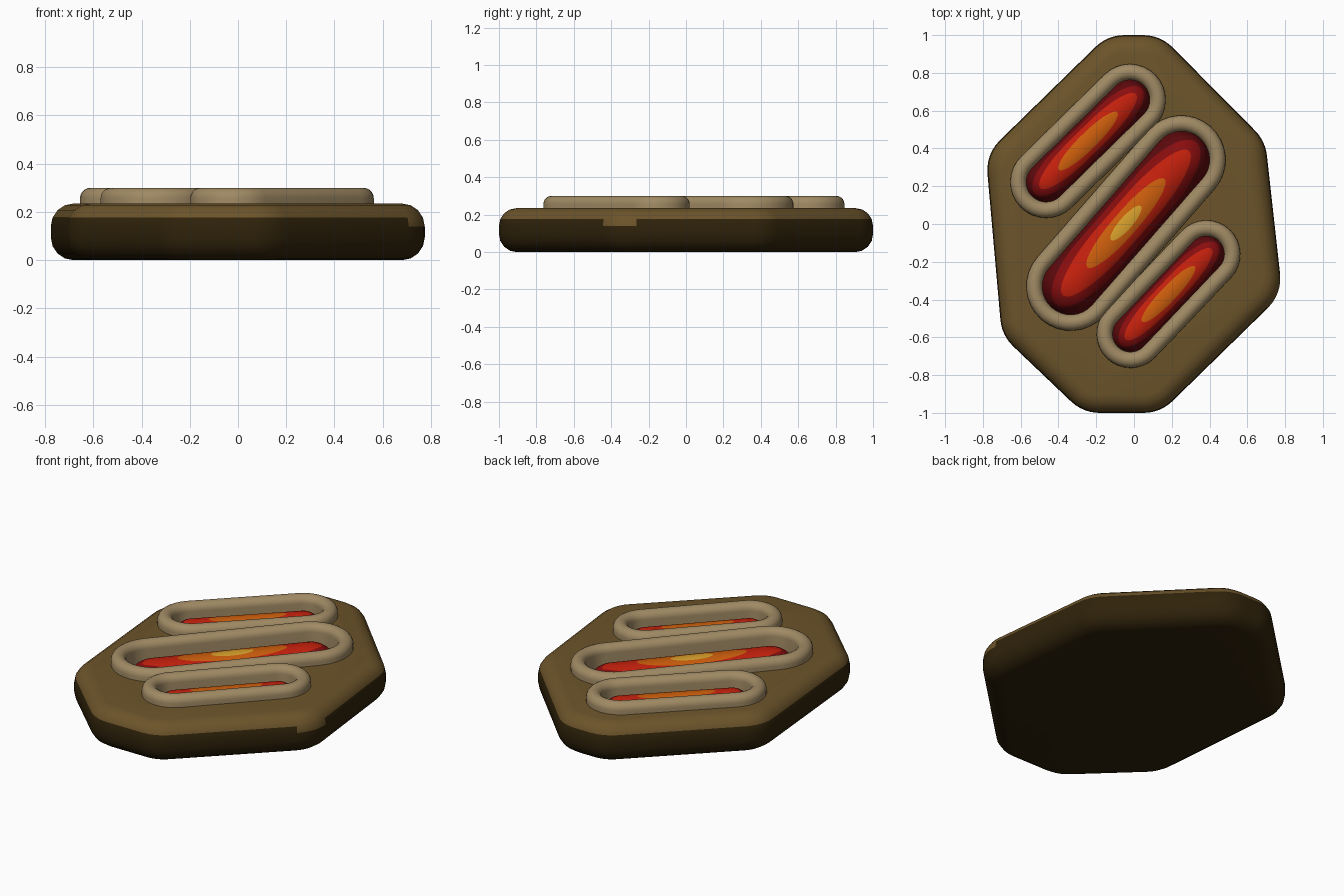
import bpy
import math
from mathutils import Vector

if "Cube" in bpy.data.objects:
    bpy.data.objects.remove(bpy.data.objects["Cube"])


def material(name, rgb):
    """Flat material from an 8-bit display colour."""
    lin = [((c / 255 + 0.055) / 1.055) ** 2.4 for c in rgb]
    mat = bpy.data.materials.new(name)
    mat.use_nodes = True
    mat.diffuse_color = (*lin, 1)
    bsdf = next(n for n in mat.node_tree.nodes if n.type == 'BSDF_PRINCIPLED')
    bsdf.inputs["Base Color"].default_value = (*lin, 1)
    return mat


brown = material("brown stone", (108, 84, 42))
dark = material("dark brown stone", (47, 34, 10))
tan = material("tan rim", (160, 138, 100))
amber = material("amber glow", (218, 162, 44))
orange = material("orange glow", (205, 94, 12))
red = material("red glow", (196, 32, 12))
crimson = material("crimson glow", (138, 13, 14))
maroon = material("maroon glow", (94, 9, 12))


def loft(name, loops, mats, rule, cap_start=False, cap_end=False):
    """Skin equal-length loops; rule(face centre, band) picks the material."""
    n, k = len(loops[0]), len(loops)
    verts = [p for loop in loops for p in loop]
    faces, bands = [], []
    for j in range(k - 1):
        a, b = j * n, (j + 1) * n
        for i in range(n):
            m = (i + 1) % n
            faces.append((a + i, a + m, b + m, b + i))
            bands.append(j)
    if cap_start:
        faces.append(tuple(reversed(range(n))))
        bands.append(0)
    if cap_end:
        faces.append(tuple(range((k - 1) * n, k * n)))
        bands.append(k - 1)
    mesh = bpy.data.meshes.new(name)
    mesh.from_pydata(verts, [], faces)
    for mat in mats:
        mesh.materials.append(mat)
    for poly, band in zip(mesh.polygons, bands):
        poly.material_index = rule(poly.center, band)
    obj = bpy.data.objects.new(name, mesh)
    bpy.context.collection.objects.link(obj)
    smooth(obj)
    return obj


def smooth(obj):
    bpy.ops.object.select_all(action='DESELECT')
    obj.select_set(True)
    bpy.context.view_layer.objects.active = obj
    bpy.ops.object.shade_smooth_by_angle(angle=math.radians(40))


def arc_outline(arcs, radius, z, steps):
    """Closed outline made of arcs (centre, start angle, end angle)."""
    pts = []
    for c, a0, a1 in arcs:
        for i in range(steps + 1):
            a = a0 + (a1 - a0) * i / steps
            pts.append((c.x + radius * math.cos(a), c.y + radius * math.sin(a), z))
    return pts


def corner_arcs(corners, radius):
    """Rounding arcs for a convex counter-clockwise polygon."""
    arcs = []
    for i, c in enumerate(corners):
        d0 = (c - corners[i - 1]).normalized()
        d1 = (corners[(i + 1) % len(corners)] - c).normalized()
        n0, n1 = Vector((d0.y, -d0.x)), Vector((d1.y, -d1.x))
        a0 = math.atan2(n0.y, n0.x)
        turn = math.atan2(d0.cross(d1), d0.dot(d1))
        centre = c - (n0 + n1).normalized() * radius / math.cos(turn / 2)
        arcs.append((centre, a0, a0 + turn))
    return arcs


# Base slab: eight-sided outline with rounded corners and rounded edges
HEIGHT, EDGE, CORNER = 0.235, 0.095, 0.22
outline = [Vector(p) for p in (
    (0.14, 1), (-0.14, 1), (-0.785, 0.37), (-0.70, -0.59),
    (-0.27, -1), (0.14, -1), (0.785, -0.37), (0.695, 0.44))]
arcs = corner_arcs(outline, CORNER)
slab_loops = []
for start, zc in ((-90, EDGE), (0, HEIGHT - EDGE)):
    for s in range(5):
        a = math.radians(start + 22.5 * s)
        slab_loops.append(arc_outline(arcs, CORNER - EDGE + EDGE * math.cos(a),
                                      zc + EDGE * math.sin(a), 6))


def slab_colour(c, band):
    worn_corner = c.x > 0.7 and -0.45 < c.y < -0.25 and c.z > 0.145
    return 0 if c.z > 0.178 or worn_corner else 1


slab = loft("base_slab", slab_loops, [brown, dark], slab_colour, True, True)

# Vents: a pocket in the slab, a tan rounded rim and a glowing capsule inside
TUBE, FLOOR = 0.0425, 0.08
BANDS = [(1, 1), (0.95, 0.84), (0.85, 0.65), (0.52, 0.42), (0.2, 0.22), (0.03, 0.04)]
SUB = 4


def slot_arcs(p, q):
    ang = math.atan2(q.y - p.y, q.x - p.x)
    half = math.pi / 2
    return [(q, ang - half, ang + half), (p, ang + half, ang + 3 * half)]


def pocket(p, q, radius):
    ends = slot_arcs(p, q)
    cutter = loft("pocket_cutter",
                  [arc_outline(ends, radius, z, 16) for z in (FLOOR, 0.4)],
                  [brown], lambda c, b: 0, True, True)
    mod = slab.modifiers.new("pocket", 'BOOLEAN')
    mod.operation, mod.solver, mod.object = 'DIFFERENCE', 'EXACT', cutter
    bpy.context.view_layer.objects.active = slab
    bpy.ops.object.modifier_apply(modifier=mod.name)
    bpy.data.objects.remove(cutter)


def rim(name, p, q, radius):
    ends = slot_arcs(p, q)
    mid = radius - TUBE
    loops = [arc_outline(ends, radius, HEIGHT - 0.02, 16)]
    for s in range(11):
        a = math.pi * s / 10
        loops.append(arc_outline(ends, mid + TUBE * math.cos(a),
                                 0.3 - TUBE + TUBE * math.sin(a), 16))
    loops.append(arc_outline(ends, mid - TUBE, FLOOR, 16))
    loft(name, loops, [tan], lambda c, b: 0)


def glow(name, p, q, radius, top, hot):
    mid, axis = (p + q) / 2, (q - p).normalized()
    side = Vector((-axis.y, axis.x))
    half = (q - p).length / 2
    fractions = []
    for (l0, w0), (l1, w1) in zip(BANDS, BANDS[1:]):
        fractions += [(l0 + (l1 - l0) * s / SUB, w0 + (w1 - w0) * s / SUB)
                      for s in range(SUB)]
    fractions.append(BANDS[-1])
    loops = []
    for fl, fw in fractions:
        loop = []
        for i in range(56):
            a = math.tau * (i + 0.5) / 56
            c, s = math.cos(a), math.sin(a)
            # Outer loops follow the slot, inner ones become ellipses
            blend = fw ** 3
            along = (1 - blend) * (half + radius) * c
            along += blend * (math.copysign(half, c) + radius * c)
            u, v = along * fl, radius * s * fw
            d = math.hypot(max(abs(u) - half, 0), v) / radius
            z = top - radius * (1 - math.sqrt(max(0, 1 - d * d)))
            xy = mid + axis * u + side * v
            loop.append((xy.x, xy.y, z))
        loops.append(loop)
    loft(name, loops, [maroon, crimson, red, orange, hot],
         lambda c, b: min(b // SUB, 4), cap_end=True)


vents = [
    ("back_vent", (-0.465, 0.222), (-0.022, 0.657), 0.19, 0.254, orange),
    ("middle_vent", (-0.335, -0.33), (0.25, 0.34), 0.235, 0.256, amber),
    ("front_vent", (-0.018, -0.582), (0.383, -0.16), 0.18, 0.249, orange),
]
for name, p, q, radius, top, hot in vents:
    p, q = Vector(p), Vector(q)
    pocket(p, q, radius - TUBE)
    rim(name + "_rim", p, q, radius)
    glow(name + "_glow", p, q, radius - 2 * TUBE + 0.002, top, hot)
smooth(slab)
